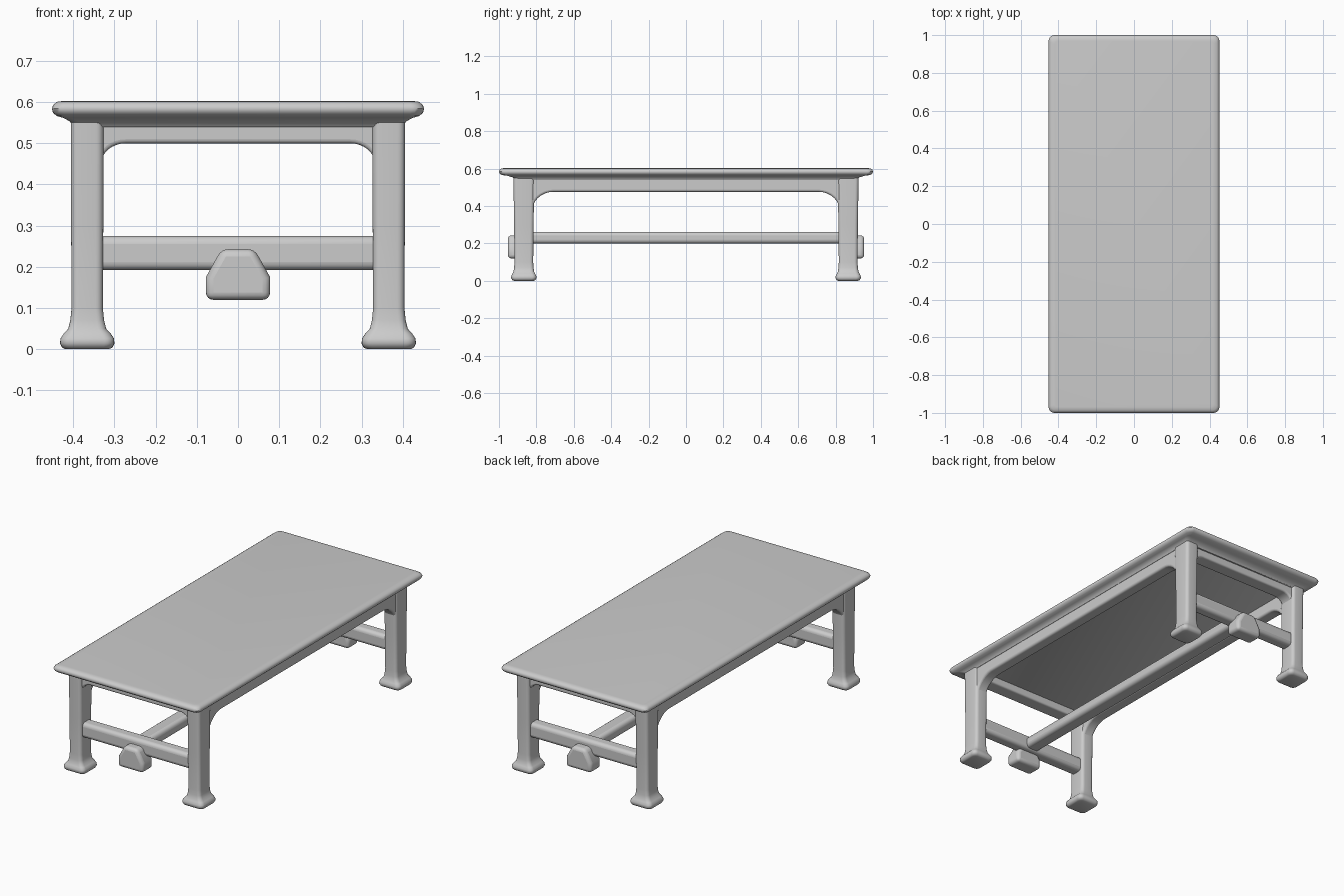
import bpy, bmesh, math
from mathutils import Vector

cube = bpy.data.objects.get("Cube")
if cube:
    bpy.data.objects.remove(cube, do_unlink=True)

grey = bpy.data.materials.new("plain grey")
grey.use_nodes = True
COLOUR = (0.6, 0.6, 0.6, 1)
grey.diffuse_color = COLOUR
grey.node_tree.nodes["Principled BSDF"].inputs["Base Color"].default_value = COLOUR


def finish(name, bm, bevel=0.0):
    """Turn a bmesh into a smooth, softly bevelled object."""
    bmesh.ops.recalc_face_normals(bm, faces=bm.faces)
    mesh = bpy.data.meshes.new(name)
    bm.to_mesh(mesh)
    bm.free()
    mesh.materials.append(grey)
    ob = bpy.data.objects.new(name, mesh)
    bpy.context.collection.objects.link(ob)
    if bevel:
        mod = ob.modifiers.new("soft edges", "BEVEL")
        mod.width, mod.segments = bevel, 4
        mod.limit_method, mod.angle_limit = "ANGLE", math.radians(35)
    bpy.ops.object.select_all(action="DESELECT")
    ob.select_set(True)
    bpy.context.view_layer.objects.active = ob
    bpy.ops.object.shade_smooth_by_angle(angle=math.radians(50))
    return ob


def loft(name, sections, centre=(0, 0), steps=5):
    """Stack rounded rectangles given as (z, half x, half y, corner radius)."""
    bm = bmesh.new()
    rings = []
    for z, hx, hy, r in sections:
        ring = []
        for k, (sx, sy) in enumerate([(1, 1), (-1, 1), (-1, -1), (1, -1)]):
            for i in range(steps + 1):
                a = math.pi / 2 * (k + i / steps)
                ring.append(bm.verts.new((
                    centre[0] + sx * (hx - r) + r * math.cos(a),
                    centre[1] + sy * (hy - r) + r * math.sin(a), z)))
        rings.append(ring)
    for low, high in zip(rings, rings[1:]):
        for i in range(len(low)):
            j = (i + 1) % len(low)
            bm.faces.new((low[i], low[j], high[j], high[i]))
    bm.faces.new(rings[0])
    bm.faces.new(rings[-1])
    return finish(name, bm)


def prism(name, outline, origin, u, depth, bevel):
    """Extrude an outline drawn in the (u, z) plane along depth."""
    bm = bmesh.new()
    verts = [bm.verts.new(Vector(origin) + Vector(u) * a + Vector((0, 0, b)))
             for a, b in outline]
    face = bm.faces.new(verts)
    out = bmesh.ops.extrude_face_region(bm, geom=[face])
    moved = [v for v in out["geom"] if isinstance(v, bmesh.types.BMVert)]
    bmesh.ops.translate(bm, verts=moved, vec=Vector(depth))
    return finish(name, bm, bevel)


def arch(half, outer, under, top, r, rise):
    """Outline of an apron with curved brackets running down to the legs."""
    curve = [(half - r + r * math.sin(a), under - rise + rise * math.cos(a))
             for a in (math.pi / 2 * i / 8 for i in range(9))]
    right = curve + [(outer, under - rise), (outer, top)]
    return right + [(-a, b) for a, b in reversed(right)]


def box(name, lo, hi, bevel):
    outline = [(lo[0], lo[2]), (hi[0], lo[2]), (hi[0], hi[2]), (lo[0], hi[2])]
    return prism(name, outline, (0, lo[1], 0), (1, 0, 0), (0, hi[1] - lo[1], 0), bevel)


# Tabletop with rounded rim and a cove running into the aprons
loft("tabletop", [
    (0.54, 0.402, 0.915, 0.02), (0.553, 0.408, 0.925, 0.02), (0.562, 0.425, 0.955, 0.02),
    (0.566, 0.44, 0.985, 0.025), (0.574, 0.449, 0.996, 0.03), (0.584, 0.452, 1.0, 0.03),
    (0.594, 0.448, 0.996, 0.03), (0.601, 0.438, 0.986, 0.025), (0.603, 0.42, 0.97, 0.02)])

# Legs with flared feet
leg = [(0.0, 0.052, 0.052, 0.02), (0.004, 0.061, 0.061, 0.022), (0.014, 0.066, 0.068, 0.024),
       (0.026, 0.065, 0.067, 0.024), (0.038, 0.057, 0.061, 0.022), (0.05, 0.046, 0.055, 0.02),
       (0.07, 0.041, 0.052, 0.018), (0.1, 0.038, 0.05, 0.018), (0.3, 0.039, 0.052, 0.018),
       (0.56, 0.04, 0.056, 0.018)]
for sx, side in ((1, "left"), (-1, "right")):
    for sy, end in ((-1, "front"), (1, "back")):
        loft(f"{end}_{side}_leg", leg, (sx * 0.366, sy * 0.867))

# Arched aprons along the sides and ends
for s, side in ((1, "left"), (-1, "right")):
    prism(f"{side}_apron", arch(0.825, 0.89, 0.476, 0.565, 0.115, 0.11),
          (s * 0.366 - 0.034, 0, 0), (0, 1, 0), (0.068, 0, 0), 0.012)
for s, end in ((-1, "front"), (1, "back")):
    prism(f"{end}_apron", arch(0.332, 0.39, 0.5, 0.565, 0.06, 0.05),
          (0, s * 0.867 - 0.04, 0), (1, 0, 0), (0, 0.08, 0), 0.012)
    # Cross stretcher between the legs, with a wedge block on its outer face
    box(f"{end}_stretcher", (-0.36, s * 0.867 - 0.036, 0.192),
        (0.36, s * 0.867 + 0.036, 0.275), 0.02)
    wedge = [(-0.078, 0.12), (0.078, 0.12), (0.078, 0.175), (0.04, 0.243), (-0.04, 0.243),
             (-0.078, 0.175)]
    prism(f"{end}_wedge", wedge, (0, s * 0.86, 0), (1, 0, 0), (0, s * 0.092, 0), 0.018)

# Long stretcher joining the two ends
box("long_stretcher", (-0.042, -0.88, 0.2), (0.042, 0.88, 0.262), 0.02)
